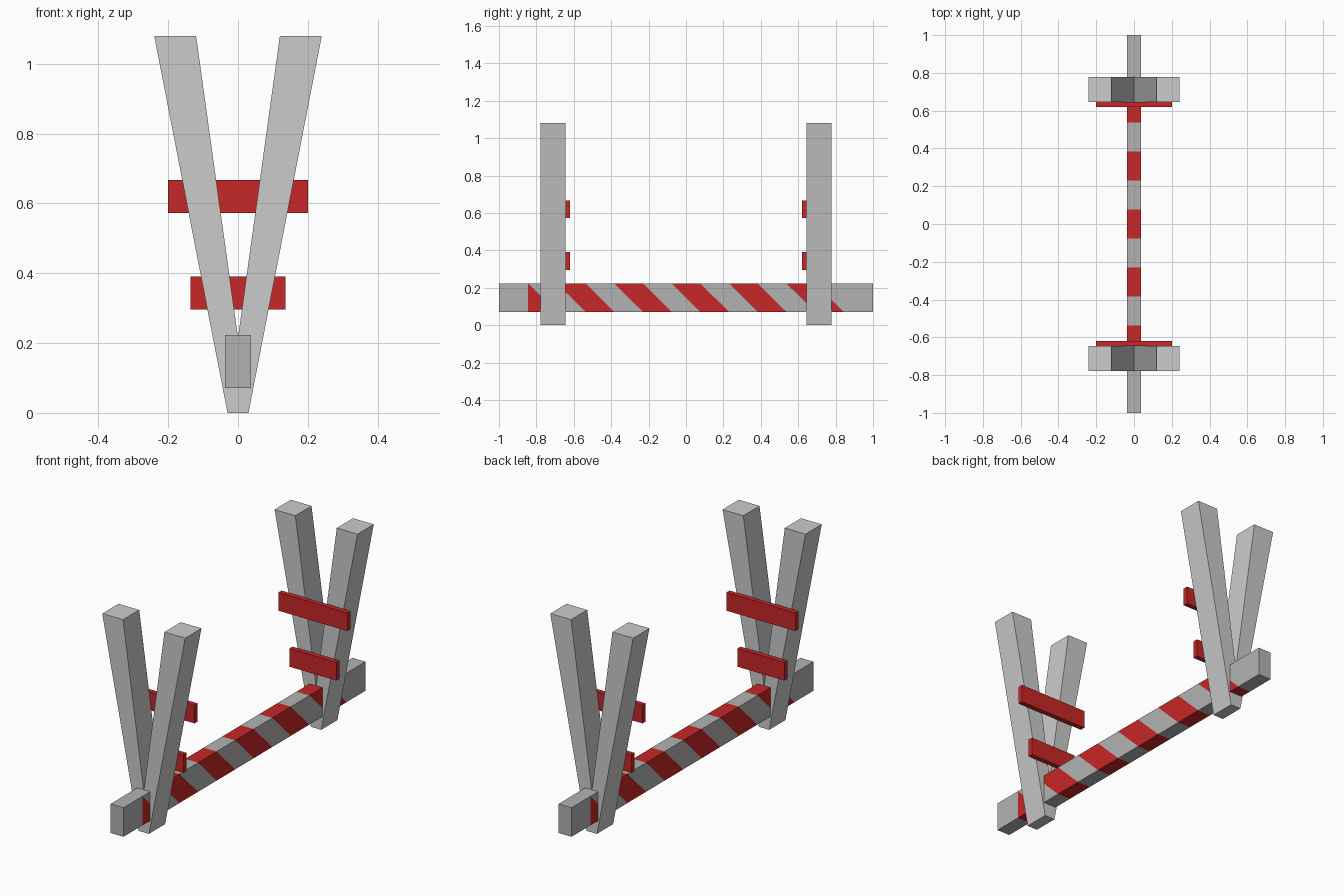
import bpy, bmesh

if "Cube" in bpy.data.objects:
    bpy.data.objects.remove(bpy.data.objects["Cube"])

red = bpy.data.materials.new("red_paint")
red.diffuse_color = (0.58, 0.02, 0.02, 1)
red.use_nodes = True
red.node_tree.nodes["Principled BSDF"].inputs["Base Color"].default_value = red.diffuse_color
grey = bpy.data.materials.new("grey_paint")
grey.diffuse_color = (0.45, 0.45, 0.45, 1)
grey.use_nodes = True
grey.node_tree.nodes["Principled BSDF"].inputs["Base Color"].default_value = grey.diffuse_color


def finish(name, bm, mats=()):
    bmesh.ops.remove_doubles(bm, verts=bm.verts, dist=1e-5)
    bmesh.ops.recalc_face_normals(bm, faces=bm.faces)
    me = bpy.data.meshes.new(name)
    bm.to_mesh(me)
    bm.free()
    for m in mats:
        me.materials.append(m)
    ob = bpy.data.objects.new(name, me)
    bpy.context.collection.objects.link(ob)
    return ob


def prism(name, profile, y0, y1, mirror_x, mats=()):
    """Extrude an xz profile along y and mirror it to the other end."""
    bm = bmesh.new()
    f = bm.faces.new([bm.verts.new((x, y0, z)) for x, z in profile])
    ext = bmesh.ops.extrude_face_region(bm, geom=[f])["geom"]
    bmesh.ops.translate(bm, vec=(0, y1 - y0, 0),
                        verts=[v for v in ext if isinstance(v, bmesh.types.BMVert)])
    ob = finish(name, bm, mats)
    mod = ob.modifiers.new("mirror", 'MIRROR')
    mod.use_axis = (mirror_x, True, False)
    mod.use_mirror_merge = False
    return ob


# Splayed, tapered V legs at both ends
prism("v_legs", [(-0.03, 0), (0.03, 0), (0.24, 1.08), (0.12, 1.08)],
      0.645, 0.779, True)

# Red slats on the inner side of each leg pair
for name, hx, z0, z1 in (("upper_slat", 0.2, 0.572, 0.667),
                         ("lower_slat", 0.136, 0.296, 0.391)):
    prism(name, [(-hx, z0), (hx, z0), (hx, z1), (-hx, z1)],
          0.619, 0.645, False, [red])

# Beam with diagonal stripes painted on as faces
HX, Z0, Z1, W = 0.0375, 0.071, 0.223, 0.1534
b = [(k - 5.5) * W for k in range(12)]
cuts = [-1] + b + [1]
bm = bmesh.new()


def face(pts, is_red):
    bm.faces.new([bm.verts.new(p) for p in pts]).material_index = int(is_red)


# Top and bottom stripes run straight across
for i, (a, c) in enumerate(zip(cuts, cuts[1:])):
    inner = 0 < i < 12
    for z, is_red in ((Z1, inner and i % 2 == 0), (Z0, inner and i % 2 == 1)):
        face([(-HX, a, z), (HX, a, z), (HX, c, z), (-HX, c, z)], is_red)

# Long sides (the second is the first turned half round) and end caps
for s in (1, -1):
    def side(pts, is_red):
        face([(s * HX, s * y, z) for y, z in pts], is_red)
    side([(-1, Z0), (b[0], Z0), (b[0], Z1), (-1, Z1)], False)
    side([(b[0], Z0), (b[1], Z0), (b[0], Z1)], True)
    for k in range(10):
        side([(b[k + 1], Z0), (b[k + 2], Z0), (b[k + 1], Z1), (b[k], Z1)], k % 2)
    side([(b[11], Z0), (1, Z0), (1, Z1), (b[11], Z1), (b[10], Z1)], False)
    face([(-HX, s, Z0), (HX, s, Z0), (HX, s, Z1), (-HX, s, Z1)], False)

finish("striped_beam", bm, [grey, red])
